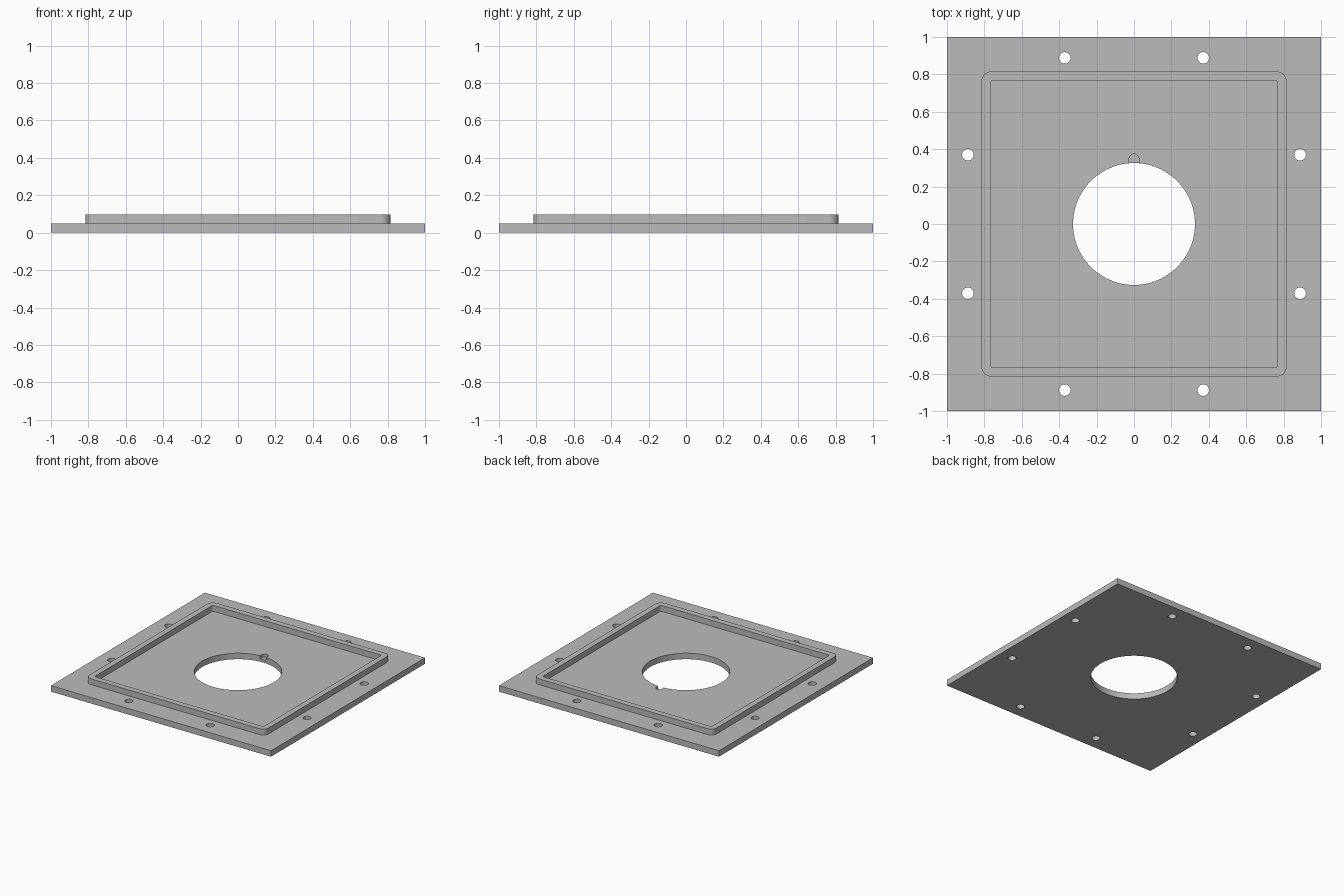
import bpy, bmesh, math

if "Cube" in bpy.data.objects:
    bpy.data.objects.remove(bpy.data.objects["Cube"], do_unlink=True)

PLATE, RIM = 0.049, 0.097     # plate top and rim top heights
BORE = 0.326

grey = bpy.data.materials.new("plain grey")
grey.use_nodes = True
color = (0.5, 0.5, 0.5, 1)
grey.diffuse_color = color
grey.node_tree.nodes["Principled BSDF"].inputs["Base Color"].default_value = color


def arc(cx, cy, r, start, end, steps):
    return [(cx + r * math.cos(math.radians(start + (end - start) * i / steps)),
             cy + r * math.sin(math.radians(start + (end - start) * i / steps)))
            for i in range(steps + 1)]


def rounded_square(half, r):
    c = half - r
    pts = []
    for k, (sx, sy) in enumerate([(1, 1), (-1, 1), (-1, -1), (1, -1)]):
        pts += arc(sx * c, sy * c, r, 90 * k, 90 * k + 90, 8)
    return pts


def prism(name, outline, z0, z1):
    """Extrude a closed outline from z0 to z1."""
    bm = bmesh.new()
    face = bm.faces.new([bm.verts.new((x, y, z0)) for x, y in outline])
    out = bmesh.ops.extrude_face_region(bm, geom=[face])
    tops = [v for v in out["geom"] if isinstance(v, bmesh.types.BMVert)]
    bmesh.ops.translate(bm, verts=tops, vec=(0, 0, z1 - z0))
    bmesh.ops.recalc_face_normals(bm, faces=bm.faces)
    mesh = bpy.data.meshes.new(name)
    bm.to_mesh(mesh)
    bm.free()
    mesh.materials.append(grey)
    obj = bpy.data.objects.new(name, mesh)
    bpy.context.collection.objects.link(obj)
    return obj


def cut(target, cutters):
    for c in cutters:
        mod = target.modifiers.new("cut", 'BOOLEAN')
        mod.operation, mod.solver, mod.object = 'DIFFERENCE', 'EXACT', c
    bpy.context.view_layer.objects.active = target
    for mod in list(target.modifiers):
        bpy.ops.object.modifier_apply(modifier=mod.name)
    for c in cutters:
        bpy.data.objects.remove(c, do_unlink=True)


def smooth(obj):
    bpy.ops.object.select_all(action='DESELECT')
    obj.select_set(True)
    bpy.context.view_layer.objects.active = obj
    bpy.ops.object.shade_smooth_by_angle(angle=math.radians(30))


# Square base plate with central bore, bolt holes and a blind key notch
plate = prism("base_plate", [(-1, -1), (1, -1), (1, 1), (-1, 1)], 0, PLATE)
cutters = [prism("bore_cutter", arc(0, 0, BORE, 0, 360, 96)[:-1], -0.1, 0.2)]
for a in (-0.37, 0.37):
    for b in (-0.888, 0.888):
        for x, y in ((a, b), (b, a)):
            cutters.append(prism("bolt_hole_cutter", arc(x, y, 0.031, 0, 360, 32)[:-1], -0.1, 0.2))
notch = arc(0, 0.348, 0.026, 0, 180, 12) + [(-0.026, 0.25), (0.026, 0.25)]
cutters.append(prism("notch_cutter", notch, PLATE / 2, 0.2))
cut(plate, cutters)
smooth(plate)

# Raised locating rim with rounded corners
rim = prism("raised_rim", rounded_square(0.815, 0.05), PLATE, RIM)
cut(rim, [prism("rim_cutter", rounded_square(0.767, 0.012), 0, 0.2)])
smooth(rim)
